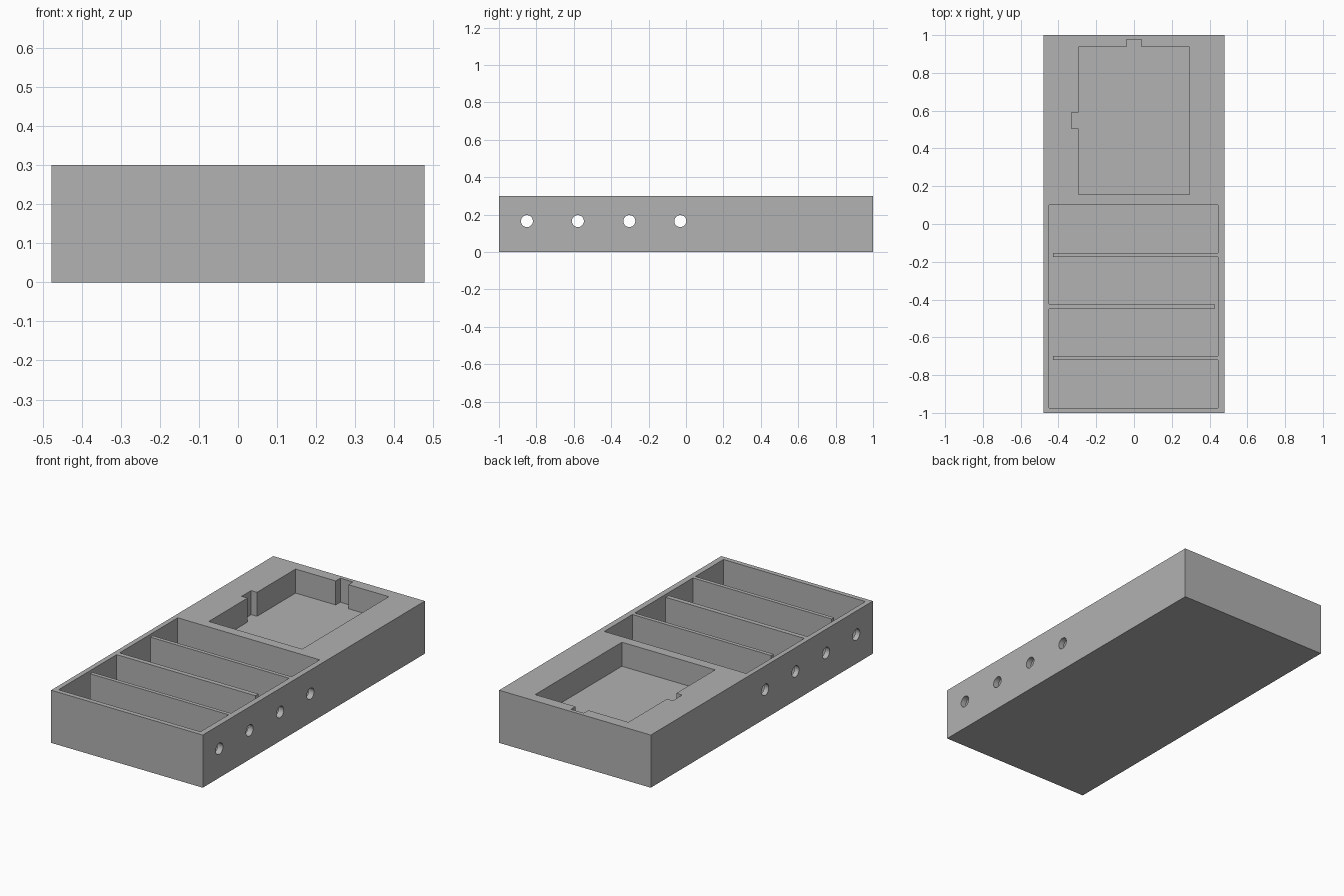
import bpy
import math

default_cube = bpy.data.objects.get("Cube")
if default_cube:
    bpy.data.objects.remove(default_cube, do_unlink=True)

HALF_WIDTH, HEIGHT, FLOOR, TRAY_FLOOR = 0.478, 0.30, 0.03, 0.163
LEFT, RIGHT = -0.45, 0.445      # inner faces of the side walls
ABOVE = HEIGHT + 0.1            # cutters reach past the open top

grey = bpy.data.materials.new("plain_grey")
grey.use_nodes = True
colour = (0.445, 0.445, 0.445, 1)
grey.diffuse_color = colour
grey.node_tree.nodes["Principled BSDF"].inputs["Base Color"].default_value = colour


def box(name, x, y, z):
    """Box spanning the three (low, high) ranges."""
    bpy.ops.mesh.primitive_cube_add(size=1, location=[sum(r) / 2 for r in (x, y, z)])
    obj = bpy.context.object
    obj.name = name
    obj.scale = [r[1] - r[0] for r in (x, y, z)]
    bpy.ops.object.transform_apply(location=True, rotation=True, scale=True)
    obj.data.materials.append(grey)
    return obj


def cut(target, cutter):
    """Subtract the cutter from the target and discard it."""
    mod = target.modifiers.new("cut", "BOOLEAN")
    mod.operation, mod.solver, mod.object = "DIFFERENCE", "EXACT", cutter
    cutter.hide_render = True
    bpy.context.view_layer.objects.active = target
    bpy.ops.object.modifier_apply(modifier=mod.name)
    bpy.data.objects.remove(cutter, do_unlink=True)


# Solid case
case = box("case", (-HALF_WIDTH, HALF_WIDTH), (-1, 1), (0, HEIGHT))

# Four long compartments, each with a round hole through both side walls
compartments = [(-0.973, -0.72), (-0.698, -0.45), (-0.423, -0.175), (-0.153, 0.10)]
for low, high in compartments:
    cut(case, box("compartment_cutter", (LEFT, RIGHT), (low, high), (FLOOR, ABOVE)))
for low, high in compartments:
    bpy.ops.mesh.primitive_cylinder_add(
        vertices=32, radius=0.032, depth=1.2,
        location=(0, (low + high) / 2 - 0.004, 0.165), rotation=(0, math.pi / 2, 0))
    hole = bpy.context.object
    hole.name = "hole_cutter"
    hole.data.materials.append(grey)
    cut(case, hole)

# Wire slots at alternating ends of the dividers
for x, y, floor in (((LEFT, LEFT + 0.02), (-0.73, -0.69), FLOOR),
                    ((RIGHT - 0.02, RIGHT), (-0.46, -0.41), FLOOR),
                    ((LEFT, LEFT + 0.02), (-0.175, -0.147), FLOOR - 0.005)):
    cut(case, box("slot_cutter", x, y, (floor, ABOVE)))

# Shallow tray with two edge notches
tray_z = (TRAY_FLOOR, ABOVE)
cut(case, box("tray_cutter", (-0.293, 0.295), (0.156, 0.937), tray_z))
cut(case, box("back_notch_cutter", (-0.04, 0.04), (0.9, 0.978), tray_z))
cut(case, box("side_notch_cutter", (-0.33, -0.25), (0.505, 0.59), tray_z))

# Flat faces, with smooth hole walls
case.select_set(True)
bpy.context.view_layer.objects.active = case
bpy.ops.object.shade_smooth_by_angle(angle=math.radians(30))
